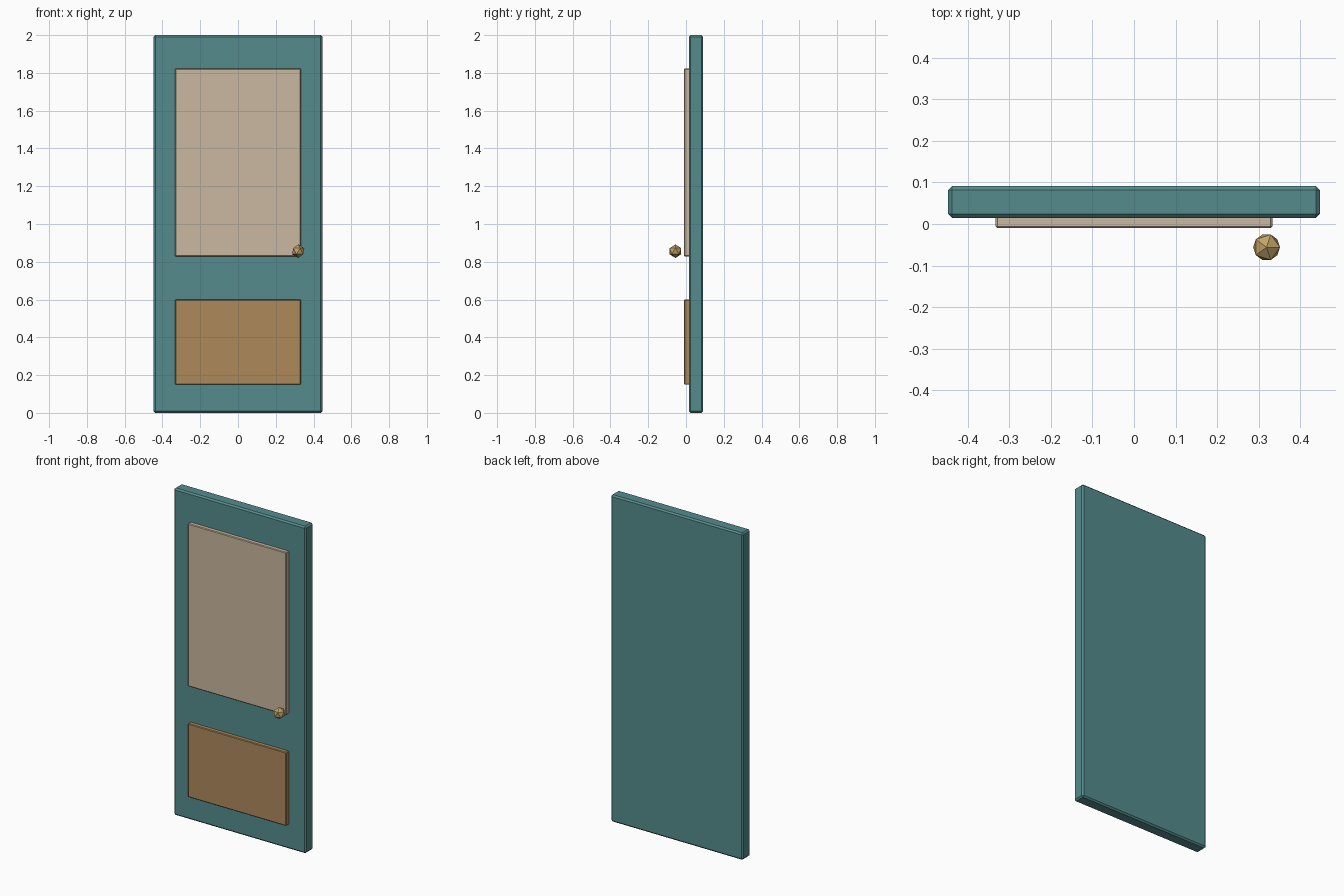
import bpy

cube = bpy.data.objects.get("Cube")
if cube:
    bpy.data.objects.remove(cube, do_unlink=True)


def material(name, colour):
    mat = bpy.data.materials.new(name)
    mat.use_nodes = True
    mat.diffuse_color = (*colour, 1)
    mat.node_tree.nodes["Principled BSDF"].inputs["Base Color"].default_value = (*colour, 1)
    return mat


teal = material("teal paint", (0.09, 0.26, 0.265))
cream = material("cream panel", (0.59, 0.48, 0.35))
brown = material("brown wood", (0.42, 0.25, 0.105))
brass = material("brass", (0.54, 0.37, 0.14))


def block(name, low, high, bevel, mat):
    """Box between two corners with chamfered edges."""
    centre = [(a + b) / 2 for a, b in zip(low, high)]
    bpy.ops.mesh.primitive_cube_add(size=1, location=centre)
    obj = bpy.context.object
    obj.name = name
    obj.scale = [b - a for a, b in zip(low, high)]
    bpy.ops.object.transform_apply(location=False, rotation=False, scale=True)
    mod = obj.modifiers.new("chamfer", 'BEVEL')
    mod.width = bevel
    mod.segments = 1
    obj.data.materials.append(mat)
    return obj


# Door slab
front = 0.015
block("door_slab", (-0.447, front, 0), (0.447, 0.091, 2), 0.009, teal)

# Raised panels, set slightly into the slab
half = 0.333
block("upper_panel", (-half, -0.01, 0.828), (half, front + 0.005, 1.823), 0.004, cream)
block("lower_panel", (-half, -0.01, 0.15), (half, front + 0.005, 0.6), 0.004, brown)

# Faceted knob
bpy.ops.mesh.primitive_ico_sphere_add(subdivisions=1, radius=0.036, location=(0.319, -0.056, 0.856))
knob = bpy.context.object
knob.name = "door_knob"
knob.data.materials.append(brass)
